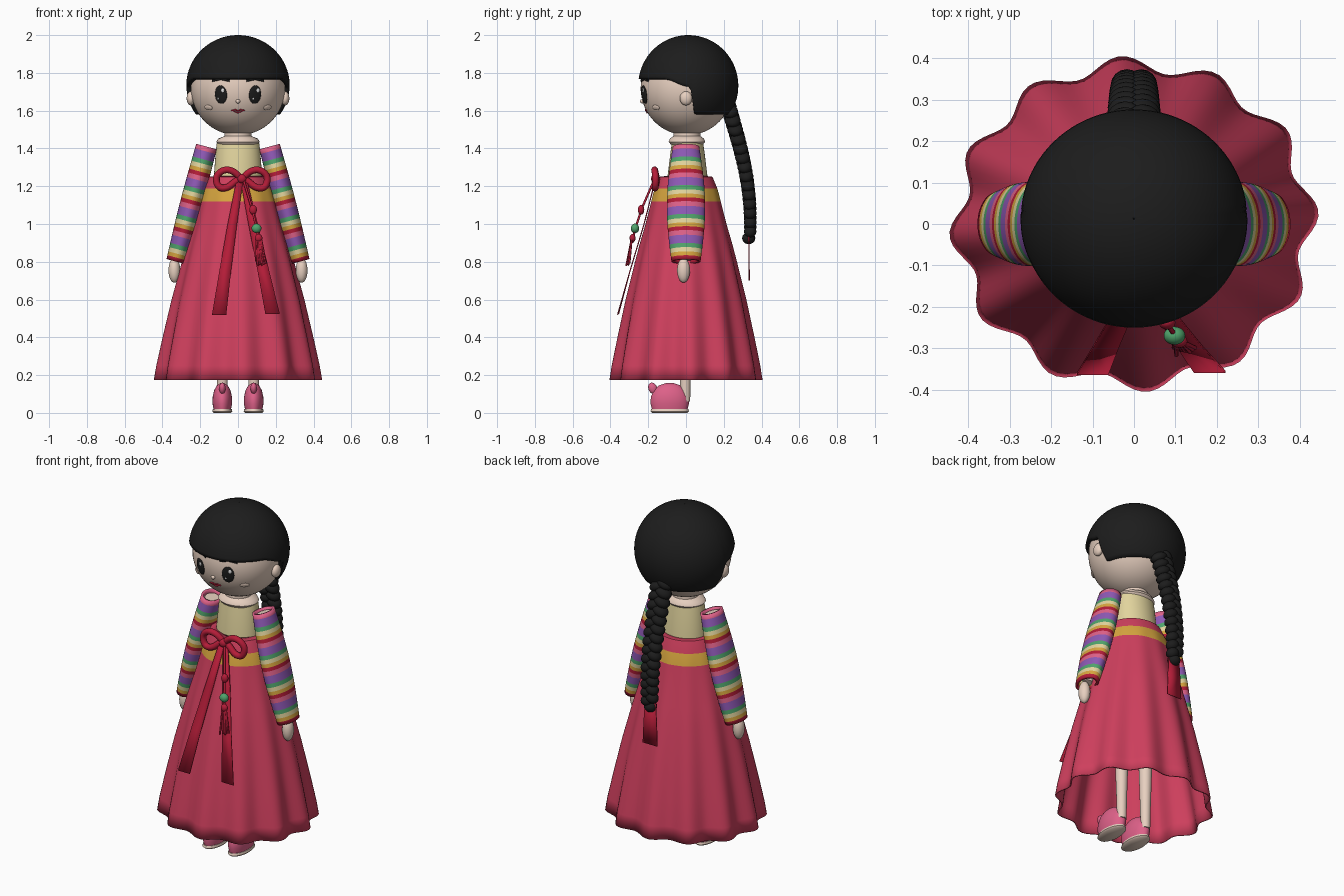
import bpy, bmesh, math, random
from math import sin, cos, pi, sqrt
from mathutils import Vector, Matrix

if "Cube" in bpy.data.objects:
    bpy.data.objects.remove(bpy.data.objects["Cube"])
random.seed(2)


def material(name, r, g, b):
    m = bpy.data.materials.new(name)
    m.use_nodes = True
    m.diffuse_color = (r, g, b, 1)
    node = m.node_tree.nodes["Principled BSDF"]
    node.inputs["Base Color"].default_value = (r, g, b, 1)
    node.inputs["Roughness"].default_value = 0.7
    return m


SKIN = material("skin", .84, .66, .55)
ROSE = material("rose skirt", .62, .05, .11)
RED = material("deep red", .46, .012, .04)
CREAM = material("cream", .76, .66, .34)
GOLD = material("gold", .68, .38, .05)
PURPLE = material("purple", .27, .10, .46)
GREEN = material("green", .08, .37, .15)
PINK = material("pink", .73, .12, .25)
BLACK = material("black", .012, .012, .012)
WHITE = material("white", .9, .9, .9)


def finish(name, bm, mats, thick=0, matrix=None):
    bmesh.ops.recalc_face_normals(bm, faces=bm.faces[:])
    mesh = bpy.data.meshes.new(name)
    bm.to_mesh(mesh)
    bm.free()
    for m in mats:
        mesh.materials.append(m)
    if matrix:
        mesh.transform(matrix)
    ob = bpy.data.objects.new(name, mesh)
    bpy.context.collection.objects.link(ob)
    bpy.ops.object.select_all(action='DESELECT')
    ob.select_set(True)
    bpy.context.view_layer.objects.active = ob
    bpy.ops.object.shade_smooth_by_angle(angle=math.radians(50))
    if thick:
        mod = ob.modifiers.new("thickness", 'SOLIDIFY')
        mod.thickness = thick
    return ob


def balls(name, items, mat, segs=24):
    """One object from ellipsoids given as (centre, radii, rotation)."""
    bm = bmesh.new()
    for loc, radii, rot in items:
        mtx = Matrix.Translation(loc) @ rot.to_4x4() @ Matrix.Diagonal((*radii, 1))
        bmesh.ops.create_uvsphere(bm, u_segments=segs, v_segments=segs * 2 // 3,
                                  radius=1, matrix=mtx)
    return finish(name, bm, [mat])


FLAT = Matrix.Identity(3)


def ball(name, loc, radii, mat, rot=FLAT, segs=24):
    return balls(name, [(loc, radii, rot)], mat, segs)


def grid(name, rows, mats, band=lambda i: 0, closed=True, cap=False, thick=0, matrix=None):
    """Skin consecutive rows of points; band(i) picks the colour of strip i."""
    bm = bmesh.new()
    vs = [[bm.verts.new(p) for p in row] for row in rows]
    n = len(rows[0])
    for i in range(len(vs) - 1):
        for j in range(n if closed else n - 1):
            k = (j + 1) % n
            f = bm.faces.new((vs[i][j], vs[i][k], vs[i + 1][k], vs[i + 1][j]))
            f.material_index = band(i)
    if cap:
        bm.faces.new(vs[0])
        bm.faces.new(vs[-1])
    return finish(name, bm, mats, thick, matrix)


def ring(z, rx, ry, cx=0, cy=0, wave=0, segs=40):
    pts = []
    for j in range(segs):
        a = 2 * pi * j / segs
        k = 1 + wave * cos(12 * (a - .07))
        pts.append((cx + rx * k * cos(a), cy + ry * k * sin(a), z))
    return pts


def tubes(name, paths, radius, mat, cyclic=False, kind='POLY'):
    cu = bpy.data.curves.new(name, 'CURVE')
    cu.dimensions = '3D'
    cu.bevel_depth, cu.bevel_resolution, cu.use_fill_caps = radius, 3, True
    for path in paths:
        sp = cu.splines.new(kind)
        sp.points.add(len(path) - 1)
        for p, co in zip(sp.points, path):
            p.co = (*co, 1)
        sp.use_cyclic_u = cyclic
        if kind == 'NURBS':
            sp.order_u = 3
            sp.use_endpoint_u = not cyclic
    cu.materials.append(mat)
    ob = bpy.data.objects.new(name, cu)
    bpy.context.collection.objects.link(ob)
    bpy.ops.object.select_all(action='DESELECT')
    ob.select_set(True)
    bpy.context.view_layer.objects.active = ob
    bpy.ops.object.convert(target='MESH')
    bpy.ops.object.shade_smooth_by_angle(angle=math.radians(50))


def strip(name, pts, mat):
    """Flat ribbon through (x, y, z, width) points."""
    rows = [[(x - w / 2, y, z), (x + w / 2, y, z)] for x, y, z, w in pts]
    grid(name, rows, [mat], closed=False, thick=.006)


def smooth(x, a, b):
    t = max(0, min(1, (x - a) / (b - a)))
    return t * t * (3 - 2 * t)


# Head and face
HEAD, HR = Vector((0, .005, 1.72)), (.25, .245, .25)
ball("head", HEAD, HR, SKIN, segs=48)


def on_face(x, z, out=0):
    k = 1 - (x / HR[0]) ** 2 - ((z - HEAD.z) / HR[2]) ** 2
    p = Vector((x, HEAD.y - HR[1] * sqrt(k), z))
    n = (p - HEAD).normalized()
    return p + n * out, n.to_track_quat('Y', 'Z').to_matrix()


def feature(name, x, z, rx, rz, depth, mat, out=0):
    p, rot = on_face(x, z, out)
    ball(name, p, (rx, depth, rz), mat, rot)


for side, s in (("left", 1), ("right", -1)):
    feature(side + "_eye", s * .09, 1.685, .034, .049, .009, BLACK)
    feature(side + "_eye_glint", s * .09 + .012, 1.708, .009, .011, .003, WHITE, .009)
    feature(side + "_eye_spark", s * .09 - .012, 1.665, .005, .006, .003, WHITE, .008)
    feature(side + "_cheek", s * .155, 1.617, .027, .015, .006, SKIN, .002)
    ball(side + "_ear", (s * .25, 0, 1.665), (.022, .033, .037), SKIN)
    brow = [on_face(s * x, z, .002)[0] for x, z in ((.045, 1.758), (.09, 1.768), (.135, 1.758))]
    tubes(side + "_brow", [brow], .006, BLACK)
feature("nose", 0, 1.65, .012, .011, .01, SKIN, .003)
lips = [(-.033, 1.603), (-.013, 1.606), (0, 1.6), (.013, 1.606), (.033, 1.603), (0, 1.59)]
tubes("lips", [[on_face(x, z, .002)[0] for x, z in lips]], .004, RED, True)

# Hair cap with a straight fringe and a longer back
rows = []
for i in range(25):
    row = []
    for j in range(128):
        a = 2 * pi * j / 128
        low = 1.768 - .04 * smooth(sin(a), -.5, 0) - .148 * smooth(sin(a), .02, .16)
        p = (.012 + i * .988 / 24) * math.acos((low - 1.732) / .268)
        row.append((.274 * sin(p) * cos(a), .012 + .265 * sin(p) * sin(a), 1.732 + .268 * cos(p)))
    rows.append(row)
rows.insert(0, [(0.001 * x, .012 + .001 * y, 2.0) for x, y, z in ring(0, 1, 1, segs=128)])
grid("hair", rows, [BLACK], thick=.028)

# Braid of alternating tilted locks, with its ribbon
locks = []
for i in range(28):
    t = i / 27
    s = 1 if i % 2 else -1
    k = 1 - .25 * t
    y = .225 + .115 * sin(min(1, t * 1.1) * pi / 2)
    locks.append(((s * .022 * k, y, 1.62 - .66 * t), (.05 * k, .044 * k, .031),
                  Matrix.Rotation(s * .5, 3, 'Y')))
locks.append(((0, .332, .925), (.036, .035, .032), FLAT))
balls("braid", locks, BLACK, 16)
strip("braid_ribbon", [(0, .335, .95, .07), (0, .337, .82, .085), (0, .338, .7, .095)], RED)

# Neck and bodice
neck = ((1.52, .07, .07), (1.465, .072, .072), (1.452, .105, .09),
        (1.435, .115, .097), (1.42, .105, .085))
grid("neck", [ring(z, x, y, cy=.005) for z, x, y in neck], [SKIN], cap=True)
bodice = ((1.43, .112, .083), (1.38, .118, .09), (1.25, .128, .106), (1.2, .13, .108))
grid("bodice", [ring(z, x, y, cy=.008) for z, x, y in bodice], [CREAM], cap=True)

# Pleated skirt with a gold waistband
skirt = ((1.255, .1), (1.25, .14), (1.187, .166), (1.12, .183), (1.0, .212), (.9, .24),
         (.8, .265), (.6, .311), (.4, .35), (.25, .377), (.175, .387))
grid("skirt", [ring(z, r * 1.1, r, wave=.05 * (1.255 - z) / 1.08, segs=144) for z, r in skirt],
     [ROSE, GOLD], lambda i: int(i == 2), thick=.008)

# Striped sleeves, arms and hands
STRIPES = ((PINK, 1.1), (PURPLE, 1.9), (GREEN, 1), (CREAM, 1), (GOLD, .9), (RED, .9))
ends = [0]
for _ in range(4):
    for m, w in STRIPES:
        ends.append(ends[-1] + w)
for side, s in (("left", 1), ("right", -1)):
    tilt = Matrix.Translation((s * .167, 0, 1.41)) @ Matrix.Rotation(-s * .262, 4, 'Y')
    rows = []
    for e in ends:
        t = e / ends[-1]
        rows.append(ring(-.63 * t, .056 + .006 * sin(pi * t) - .006 * t,
                         .07 + .007 * t + .028 * sin(pi * t)))
    grid(side + "_sleeve", rows, [m for m, w in STRIPES], lambda i: i % 6, thick=.014, matrix=tilt)
    arm = [ring(z, x, y) for z, x, y in ((-.012, .035, .045), (-.03, .044, .058), (-.62, .024, .03))]
    grid(side + "_arm", arm, [SKIN], cap=True, matrix=tilt)
    ball(side + "_hand", (s * .337, -.013, .755), (.031, .034, .066), SKIN)

# Legs and shoes with raised toes
for side, s in (("left", 1), ("right", -1)):
    x = s * .083
    leg = [ring(z, r, r, x, -.004, segs=24) for z, r in ((.06, .026), (.2, .029), (.5, .038), (.8, .04))]
    grid(side + "_leg", leg, [SKIN], cap=True)
    shoe = ((.018, .046, .094), (.05, .052, .102), (.085, .051, .1), (.12, .043, .084),
            (.145, .029, .058), (.158, .01, .02))
    grid(side + "_shoe", [ring(z, a, b, x, -.086) for z, a, b in shoe], [PINK], cap=True)
    ball(side + "_shoe_toe", (x, -.176, .13), (.017, .023, .031), PINK, Matrix.Rotation(.4, 3, 'X'))
    sole = ((0, .046, .092), (.008, .053, .102), (.02, .05, .098))
    grid(side + "_sole", [ring(z, a, b, x, -.086) for z, a, b in sole], [SKIN], cap=True)

# Bow: two loops, a knot and two long tails
loop = ((0, 0, 0), (.05, -.01, .045), (.1, -.012, .048), (.14, -.005, .01),
        (.125, -.008, -.05), (.075, -.01, -.05), (.03, 0, -.01))
for side, s in (("left", 1), ("right", -1)):
    path = [(.02 + s * x, -.155 + y, 1.24 + z) for x, y, z in loop]
    tubes(side + "_bow_loop", [path], .018, RED, True, 'NURBS')
ball("bow_knot", (.02, -.165, 1.24), (.025, .02, .024), RED)
strip("right_bow_tail", [(.01, -.165, 1.235, .035), (-.03, -.225, 1.0, .05),
                         (-.068, -.3, .75, .062), (-.1, -.365, .52, .076)], RED)
strip("left_bow_tail", [(.03, -.165, 1.235, .035), (.08, -.225, 1.0, .05),
                        (.135, -.3, .75, .062), (.183, -.36, .525, .076)], RED)

# Pendant with bead and tassel
tubes("pendant_cord", [[(.03, -.17, 1.23), (.075, -.235, 1.08), (.1, -.27, .97), (.112, -.285, .9)]],
      .006, RED)
balls("pendant_knots", [((.08, -.238, 1.075), (.02, .017, .026), FLAT),
                        ((.109, -.283, .925), (.02, .016, .022), FLAT)], RED)
ball("pendant_bead", (.098, -.27, .977), (.026, .022, .025), GREEN)
strands = []
for i in range(9):
    u = i / 4 - 1
    strands.append([(.11 + .012 * u, -.287, .925),
                    (.122 + .026 * u, -.308 + random.uniform(-.01, .01), .79 + random.uniform(-.015, .015))])
tubes("tassel", strands, .005, RED)
